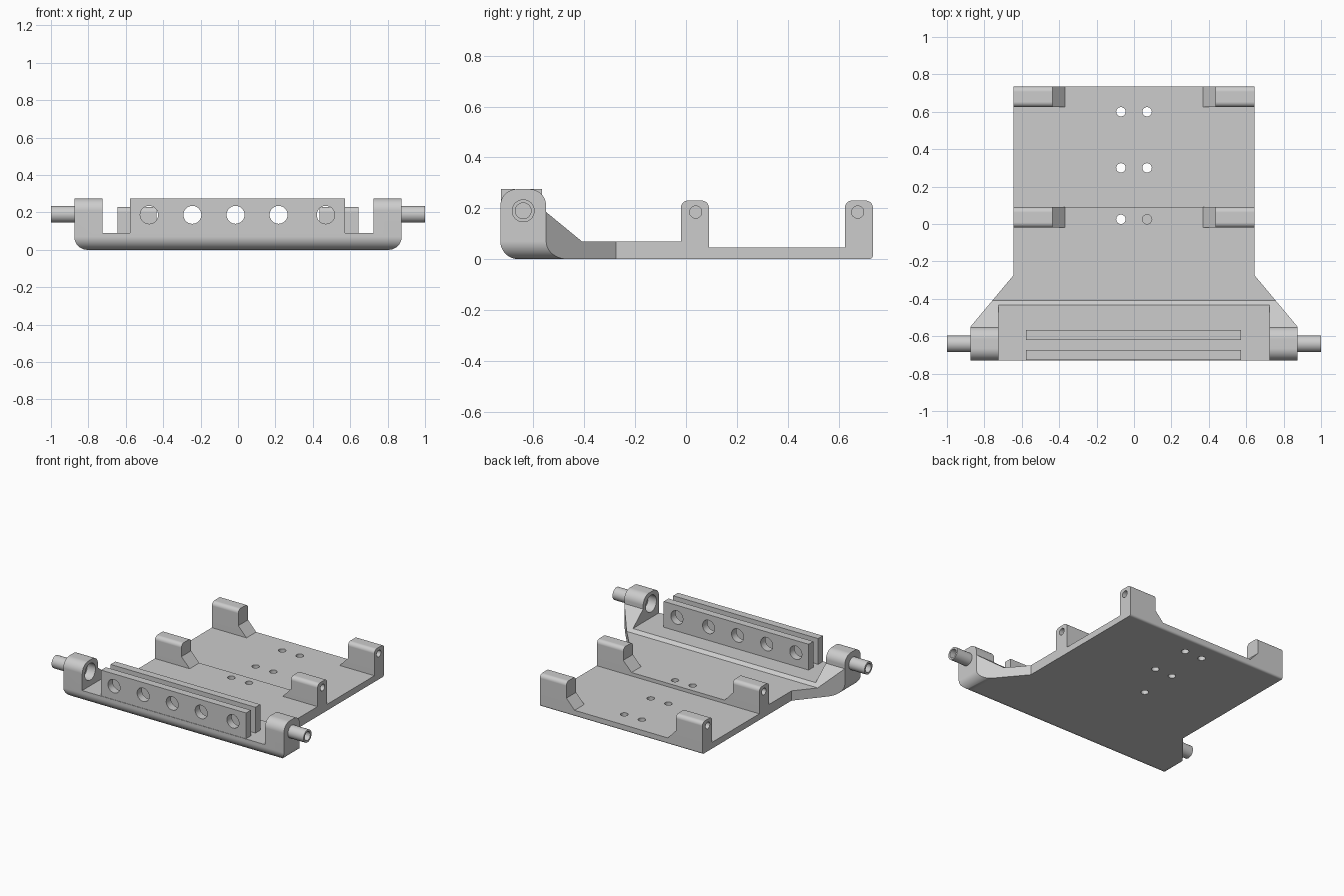
import bpy, bmesh, math
from mathutils import Vector

cube = bpy.data.objects.get("Cube")
if cube:
    bpy.data.objects.remove(cube, do_unlink=True)

grey = bpy.data.materials.new("plain grey")
grey.use_nodes = True
colour = (0.604, 0.604, 0.604, 1)
grey.diffuse_color = colour
grey.node_tree.nodes["Principled BSDF"].inputs["Base Color"].default_value = colour


def rounded(points, steps=10):
    """Outline from (u, v) or (u, v, radius) corners, with arcs at the radii."""
    out = []
    for i, p in enumerate(points):
        c = Vector(p[:2])
        if len(p) < 3:
            out.append(c)
            continue
        a = (Vector(points[i - 1][:2]) - c).normalized()
        b = (Vector(points[(i + 1) % len(points)][:2]) - c).normalized()
        r, half = p[2], math.acos(a.dot(b)) / 2
        centre = c + (a + b).normalized() * (r / math.sin(half))
        start = c + a * (r / math.tan(half)) - centre
        end = c + b * (r / math.tan(half)) - centre
        first = math.atan2(start.y, start.x)
        sweep = (math.atan2(end.y, end.x) - first + math.pi) % math.tau - math.pi
        for k in range(steps + 1):
            t = first + sweep * k / steps
            out.append(centre + Vector((r * math.cos(t), r * math.sin(t))))
    return out


def circle(u, v, r, n=32):
    return [Vector((u + r * math.cos(math.tau * k / n), v + r * math.sin(math.tau * k / n)))
            for k in range(n)]


def prism(name, outline, axis, lo, hi):
    """Extrude an outline along an axis between two positions."""
    lo, hi = sorted((lo, hi))
    place = {"x": lambda p, t: (t, p[0], p[1]),
             "y": lambda p, t: (p[0], t, p[1]),
             "z": lambda p, t: (p[0], p[1], t)}[axis]
    bm = bmesh.new()
    rings = [[bm.verts.new(place(p, t)) for p in outline] for t in (lo, hi)]
    for ring in rings:
        bm.faces.new(ring)
    n = len(outline)
    for i in range(n):
        j = (i + 1) % n
        bm.faces.new((rings[0][i], rings[0][j], rings[1][j], rings[1][i]))
    bmesh.ops.recalc_face_normals(bm, faces=bm.faces)
    if bm.calc_volume(signed=True) < 0:
        bmesh.ops.reverse_faces(bm, faces=bm.faces)
    mesh = bpy.data.meshes.new(name)
    bm.to_mesh(mesh)
    bm.free()
    mesh.materials.append(grey)
    obj = bpy.data.objects.new(name, mesh)
    bpy.context.collection.objects.link(obj)
    return obj


def activate(obj):
    bpy.ops.object.select_all(action="DESELECT")
    obj.select_set(True)
    bpy.context.view_layer.objects.active = obj


def combine(obj, cutter, operation="DIFFERENCE"):
    """Apply a boolean and discard the cutter."""
    cutter.hide_render = True
    activate(obj)
    mod = obj.modifiers.new("cut", "BOOLEAN")
    mod.operation, mod.solver, mod.object = operation, "EXACT", cutter
    bpy.ops.object.modifier_apply(modifier=mod.name)
    bpy.data.objects.remove(cutter, do_unlink=True)


def finish(obj):
    activate(obj)
    bpy.ops.object.shade_smooth_by_angle(angle=math.radians(30))
    mod = obj.modifiers.new("even_normals", "WEIGHTED_NORMAL")
    mod.keep_sharp = True


def box(name, x0, x1, y0, y1, z0, z1):
    return prism(name, [(x0, z0), (x1, z0), (x1, z1), (x0, z1)], "y", y0, y1)


FRONT, BACK, HALF, EAR = -0.73, 0.735, 0.645, 0.875
FLOOR, TOP, AXLE_Y, AXLE_Z = 0.09, 0.275, -0.64, 0.19

# Base plate with ears: side profile trimmed by front and plan outlines
base = prism("base_plate", rounded([
    (FRONT, 0, 0.07), (BACK, 0, 0.015), (BACK, 0.045), (0.09, 0.045), (0.09, 0.07),
    (-0.41, 0.07), (-0.55, 0.185), (-0.55, TOP, 0.065), (FRONT, TOP, 0.065)]), "x", -1, 1)
combine(base, prism("front_trim", rounded([
    (-EAR, 0, 0.07), (EAR, 0, 0.07), (EAR, 1), (-EAR, 1)]), "y", -1, 1), "INTERSECT")
right_edge = [(1.126, -0.85), (HALF, -0.275), (HALF, 1)]
plan = right_edge + [(-x, y) for x, y in reversed(right_edge)]
combine(base, prism("plan_trim", plan, "z", -1, 1), "INTERSECT")

# Pocket between the ears
combine(base, box("pocket", -0.725, 0.725, -0.9, -0.3, FLOOR, 0.6))

# Screw holes, one of them blind
for y in (0.025, 0.3, 0.6):
    for x in (-0.07, 0.07):
        blind = x > 0 and y < 0.1
        combine(base, prism("screw_hole", circle(x, y, 0.025), "z", 0.02 if blind else -0.1, 0.3))

# Round recess on the inner face of each ear
for s in (-1, 1):
    combine(base, prism("ear_recess", circle(AXLE_Y, AXLE_Z, 0.06), "x", s * 0.7, s * 0.79))
finish(base)

# Pair of drilled bars
for name, y in (("front_bar", -0.727), ("rear_bar", -0.62)):
    bar = box(name, -0.577, 0.573, y, y + 0.054, FLOOR, TOP)
    for x in (-0.475, -0.244, -0.013, 0.217, 0.469):
        combine(bar, prism("bar_hole", circle(x, 0.187, 0.048), "y", y - 0.1, y + 0.1))
    finish(bar)

for s, side in ((1, "left"), (-1, "right")):
    # Hollow axle stub
    stub = prism(side + "_axle_stub", circle(AXLE_Y, AXLE_Z, 0.045), "x", s * 0.865, s)
    combine(stub, prism("stub_bore", circle(AXLE_Y, AXLE_Z, 0.031), "x", s * 0.9, s * 1.1))
    finish(stub)

    # Upright lugs with blind side holes and sloped feet
    for place, y, z in (("middle", -0.02, 0.07), ("back", 0.625, 0.045)):
        y1 = y + 0.11
        lug = prism(f"{side}_{place}_lug", rounded([
            (y, z), (y1, z), (y1, 0.23, 0.028), (y, 0.23, 0.028)]), "x", s * 0.435, s * HALF)
        hole_y = y + (0.058 if place == "middle" else 0.05)
        combine(lug, prism("lug_hole", circle(hole_y, 0.185, 0.024), "x", s * 0.55, s * 0.8))
        finish(lug)
        foot = prism(f"{side}_{place}_lug_foot",
                     [(s * 0.37, z), (s * 0.435, z), (s * 0.435, z + 0.07)], "y", y, y1)
        finish(foot)
